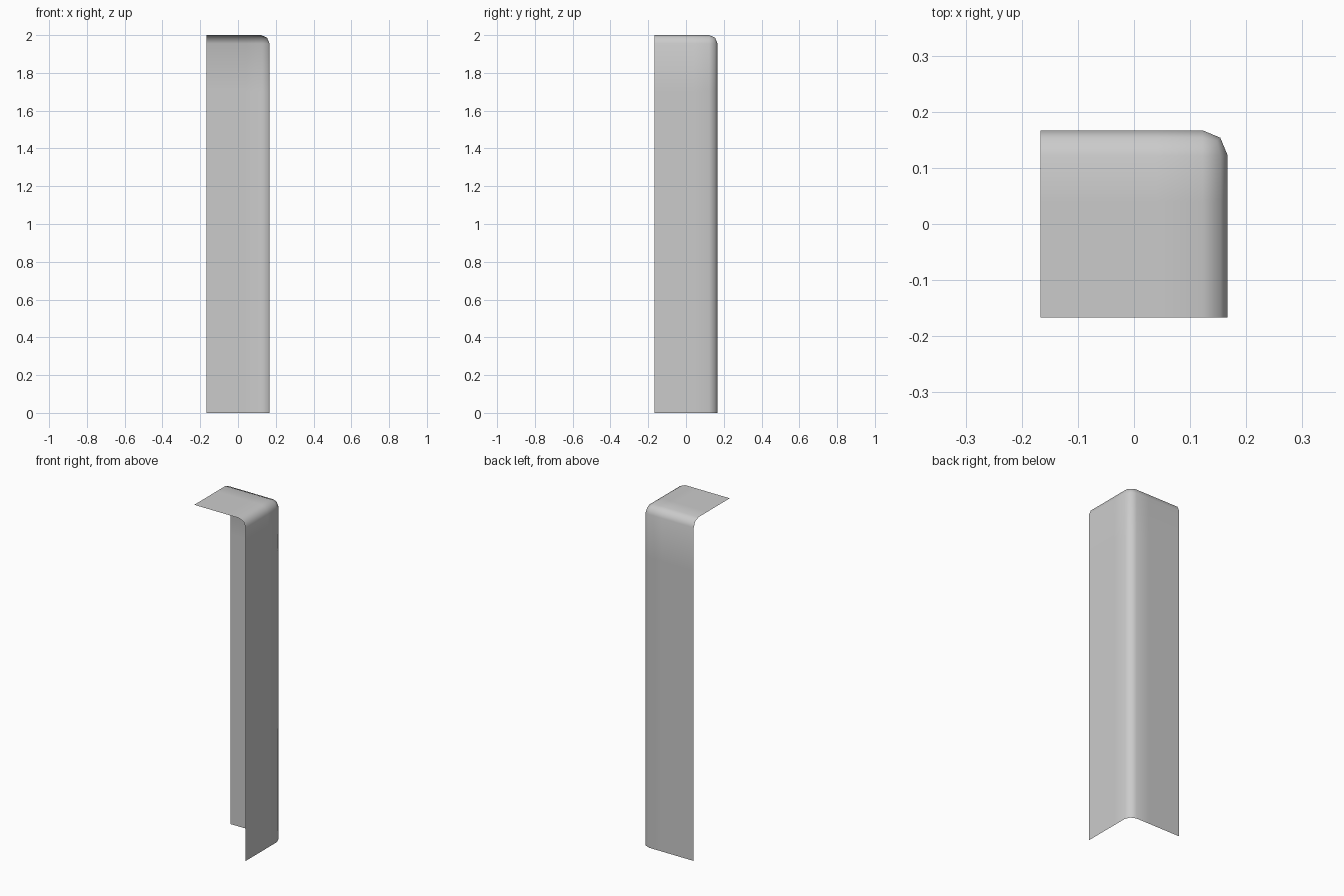
import bpy, bmesh
from mathutils import Vector

if "Cube" in bpy.data.objects:
    bpy.data.objects.remove(bpy.data.objects["Cube"])

HALF, HEIGHT, BEVEL = 0.167, 2.0, 0.045

# Solid block whose rounded corner supplies the trim sheet
bm = bmesh.new()
bmesh.ops.create_cube(bm, size=1)
for v in bm.verts:
    v.co = Vector((v.co.x * 2 * HALF, v.co.y * 2 * HALF, (v.co.z + 0.5) * HEIGHT))

# Round the three edges meeting at the back right top corner
corner = max(bm.verts, key=lambda v: v.co.x + v.co.y + v.co.z)
bmesh.ops.bevel(bm, geom=list(corner.link_edges), offset=BEVEL, segments=2,
                profile=0.5, affect='EDGES', clamp_overlap=True)

# Leave the front, left and underside open
bm.normal_update()
open_faces = [f for f in bm.faces if min(f.normal) < -0.9]
bmesh.ops.delete(bm, geom=open_faces, context='FACES')

# Support loops that hold the soft shading near the edges
for co, no in (((0.04, 0, 0), (1, 0, 0)),
               ((0, 0.04, 0), (0, 1, 0)),
               ((0, 0, 1.7), (0, 0, 1))):
    bmesh.ops.bisect_plane(bm, geom=bm.verts[:] + bm.edges[:] + bm.faces[:],
                           dist=1e-5, plane_co=co, plane_no=no)
for f in bm.faces:
    f.smooth = True

mesh = bpy.data.meshes.new("corner_trim")
bm.to_mesh(mesh)
bm.free()
trim = bpy.data.objects.new("corner_trim", mesh)
bpy.context.collection.objects.link(trim)
